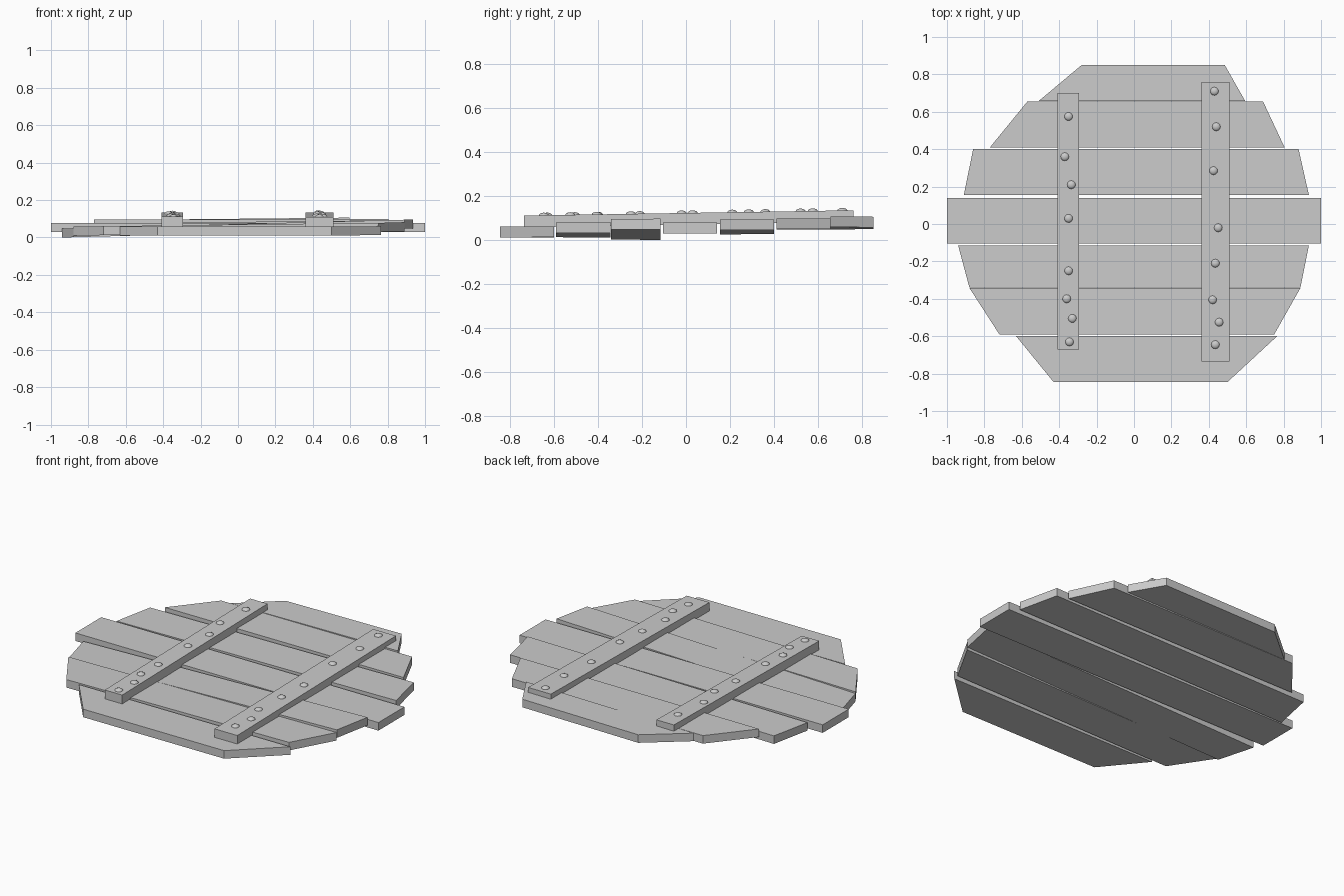
import bpy
import bmesh
from mathutils import Matrix, Vector

cube = bpy.data.objects.get("Cube")
if cube:
    bpy.data.objects.remove(cube, do_unlink=True)

# One plain grey for everything
grey = bpy.data.materials.new("plain_grey")
grey.use_nodes = True
colour = (0.6, 0.6, 0.6, 1)
grey.diffuse_color = colour
grey.node_tree.nodes["Principled BSDF"].inputs["Base Color"].default_value = colour


def finish(name, bm):
    bmesh.ops.recalc_face_normals(bm, faces=bm.faces)
    mesh = bpy.data.meshes.new(name)
    bm.to_mesh(mesh)
    bm.free()
    mesh.materials.append(grey)
    obj = bpy.data.objects.new(name, mesh)
    bpy.context.collection.objects.link(obj)
    return obj


def board(name, corners, thickness):
    """Prism from four bottom corners, thickened straight up."""
    bm = bmesh.new()
    base = bm.faces.new([bm.verts.new(c) for c in corners])
    top = bmesh.ops.extrude_face_region(bm, geom=[base])["geom"]
    verts = [v for v in top if isinstance(v, bmesh.types.BMVert)]
    bmesh.ops.translate(bm, verts=verts, vec=(0, 0, thickness))
    return finish(name, bm)


# Planks: front y, back y, front x pair, back x pair, underside z at left and right
planks = [
    (-0.845, -0.60, (-0.43, 0.50), (-0.63, 0.765), (0.01, 0.012)),
    (-0.59, -0.342, (-0.72, 0.75), (-0.88, 0.89), (0.01, 0.032)),
    (-0.34, -0.115, (-0.88, 0.89), (-0.94, 0.935), (0.0, 0.048)),
    (-0.105, 0.14, (-1, 1), (-1, 1), (0.03, 0.03)),
    (0.155, 0.40, (-0.91, 0.935), (-0.86, 0.88), (0.025, 0.045)),
    (0.41, 0.655, (-0.77, 0.805), (-0.57, 0.69), (0.047, 0.05)),
    (0.657, 0.85, (-0.51, 0.595), (-0.28, 0.485), (0.046, 0.058)),
]
for i, (y0, y1, front, back, (zl, zr)) in enumerate(planks):
    reach = max(front[1], back[1])

    def corner(x, y):
        return (x, y, zl + (zr - zl) * (x / reach + 1) / 2)

    board(f"plank_{i + 1}",
          [corner(front[0], y0), corner(front[1], y0),
           corner(back[1], y1), corner(back[0], y1)], 0.048)

# Cross battens sloping up to the back, each with a row of domed nails
battens = {
    "right": (-0.41, -0.295, -0.67, 0.70,
              [(-0.35, 0.575), (-0.37, 0.36), (-0.335, 0.21), (-0.35, 0.03),
               (-0.35, -0.25), (-0.36, -0.40), (-0.33, -0.505), (-0.345, -0.63)]),
    "left": (0.36, 0.51, -0.735, 0.76,
             [(0.43, 0.71), (0.44, 0.52), (0.425, 0.285), (0.45, -0.02),
              (0.435, -0.21), (0.42, -0.405), (0.455, -0.525), (0.435, -0.645)]),
}
THICK = 0.053


def under(y):
    return 0.069 + 0.016 * y


for side, (x0, x1, y0, y1, nails) in battens.items():
    board(f"{side}_batten",
          [(x0, y0, under(y0)), (x1, y0, under(y0)),
           (x1, y1, under(y1)), (x0, y1, under(y1))], THICK)
    bm = bmesh.new()
    for x, y in nails:
        spot = Vector((x, y, under(y) + THICK - 0.002))
        place = Matrix.Translation(spot) @ Matrix.Diagonal((1, 1, 0.6, 1))
        bmesh.ops.create_uvsphere(bm, u_segments=12, v_segments=8,
                                  radius=0.023, matrix=place)
    heads = finish(f"{side}_nail_heads", bm)
    for face in heads.data.polygons:
        face.use_smooth = True
